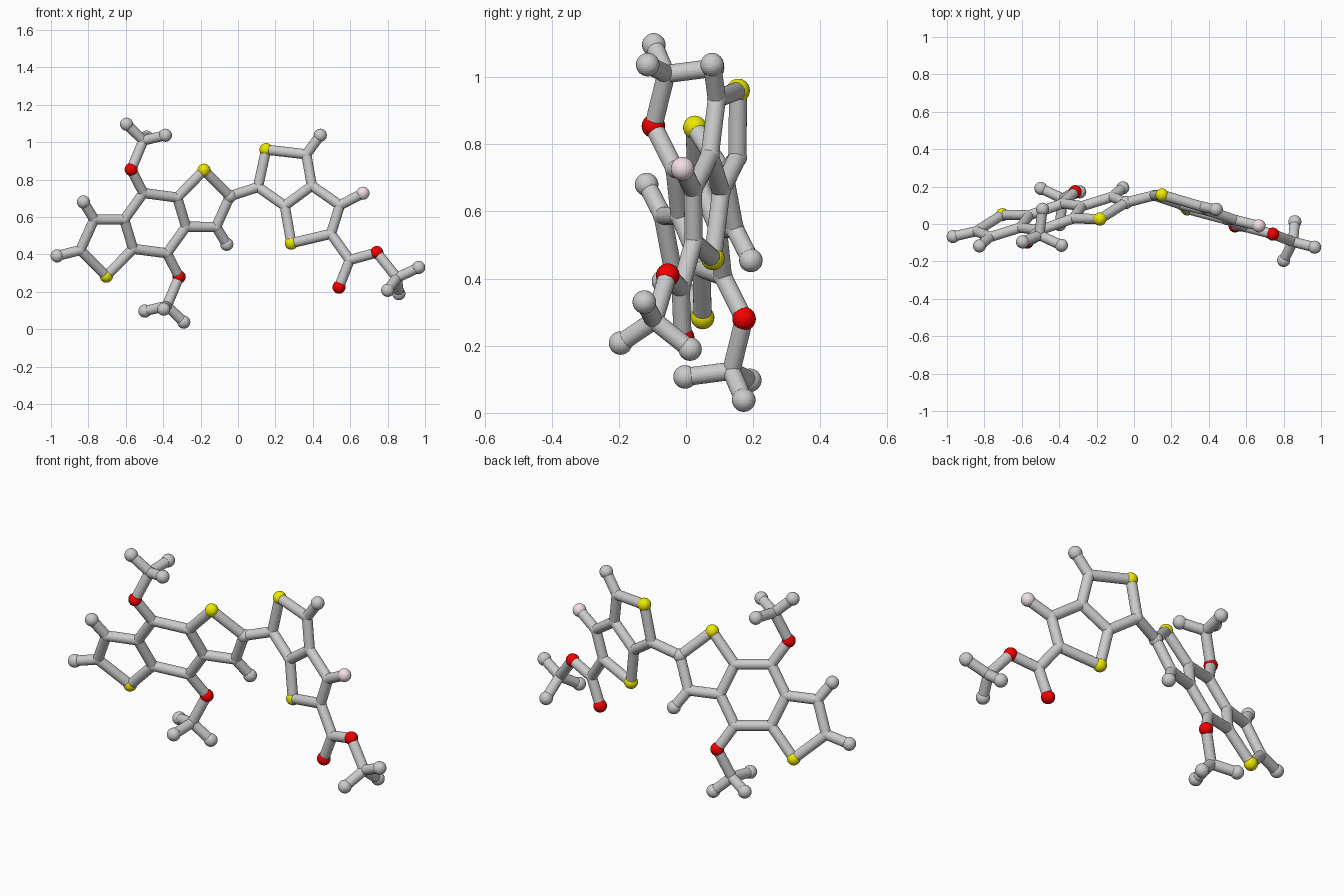
import bpy, bmesh
from mathutils import Vector, Matrix

if "Cube" in bpy.data.objects:
    bpy.data.objects.remove(bpy.data.objects["Cube"])

BOND_R, JOINT_R, ATOM_R = 0.027, 0.029, 0.035
CENTRE = Vector((-0.443, 0.038, 0.567))   # inversion centre of the left fused rings


def left(x, z):
    """Point on the tilted plane of the left rings."""
    return Vector((x, 0.038 + 0.309 * (x - CENTRE.x) - 0.326 * (z - CENTRE.z), z))


def right(x, z):
    """Point on the tilted plane of the right rings."""
    return Vector((x, 0.128 - 0.286 * x + 0.073 * z, z))


def material(name, rgb):
    m = bpy.data.materials.new(name)
    m.diffuse_color = (*rgb, 1)
    m.use_nodes = True
    m.node_tree.nodes["Principled BSDF"].inputs["Base Color"].default_value = m.diffuse_color
    return m


RED = material("red", (0.9, 0.0, 0.0))
YELLOW = material("yellow", (0.85, 0.82, 0.0))
PINK = material("pink", (0.9, 0.75, 0.78))


def finish(bm, name, mat=None):
    me = bpy.data.meshes.new(name)
    bm.to_mesh(me)
    bm.free()
    ob = bpy.data.objects.new(name, me)
    bpy.context.collection.objects.link(ob)
    if mat:
        me.materials.append(mat)


def ball(bm, p, r):
    bmesh.ops.create_uvsphere(bm, u_segments=24, v_segments=16, radius=r,
                              matrix=Matrix.Translation(p))


def rod(bm, a, b):
    d = b - a
    m = Matrix.Translation((a + b) / 2) @ d.to_track_quat('Z', 'Y').to_matrix().to_4x4()
    bmesh.ops.create_cone(bm, cap_ends=True, segments=24, radius1=BOND_R,
                          radius2=BOND_R, depth=d.length, matrix=m)


def build(name, pts, chains, coloured):
    """Rods along each chain, joints at grey atoms, bigger balls at the ends."""
    pairs = [p for c in chains for p in zip(c.split(), c.split()[1:])]
    bm = bmesh.new()
    for a, b in pairs:
        rod(bm, pts[a], pts[b])
    finish(bm, name + "_bonds")
    bm = bmesh.new()
    for k, p in pts.items():
        if k not in coloured:
            ends = sum(k in pair for pair in pairs)
            ball(bm, p, ATOM_R if ends == 1 else JOINT_R)
    finish(bm, name + "_grey_atoms")
    for k, (label, mat) in coloured.items():
        bm = bmesh.new()
        ball(bm, pts[k], ATOM_R)
        finish(bm, f"{name}_{label}", mat)


# Left fused rings: one half, then the same half inverted through the centre
half = {
    "s": left(-0.182, 0.85), "a": left(-0.325, 0.704), "b": left(-0.278, 0.548),
    "c": left(-0.117, 0.547), "d": left(-0.043, 0.711), "m": left(-0.06, 0.454),
    "e": left(-0.38, 0.406), "o": Vector((-0.315, 0.173, 0.28)),
    "t": Vector((-0.38, 0.135, 0.125)), "t1": Vector((-0.498, 0.19, 0.097)),
    "t2": Vector((-0.29, 0.172, 0.038)), "t3": Vector((-0.397, -0.003, 0.107)),
}
pts = dict(half)
pts.update({k + "'": 2 * CENTRE - p for k, p in half.items()})
pts["x'"] = left(-0.967, 0.392)      # outer end stub
chains = ["a b' e'", "a' b e"]
chains = ["a e'", "a' e", "d' x'"]
for q in ("", "'"):
    for c in ("a s d c b a", "c m", "b e o t t1", "t t2", "t t3"):
        chains.append(" ".join(k + q for k in c.split()))
build("left_rings", pts, chains, {
    "s": ("upper_yellow_atom", YELLOW), "s'": ("lower_yellow_atom", YELLOW),
    "o": ("lower_red_atom", RED), "o'": ("upper_red_atom", RED)})

# Right fused rings with the pink atom and the side chain
pts = {
    "link": pts["d"], "a": right(0.107, 0.76), "s": right(0.15, 0.96),
    "b": right(0.365, 0.935), "m": right(0.44, 1.037), "c": right(0.395, 0.767),
    "d": right(0.25, 0.66), "s2": right(0.285, 0.46), "e": right(0.497, 0.51),
    "f": right(0.545, 0.663), "p": right(0.668, 0.727), "g": right(0.597, 0.37),
    "o": right(0.54, 0.225), "o2": right(0.742, 0.41), "t": right(0.85, 0.275),
    "t1": right(0.966, 0.33), "t2": Vector((0.80, -0.195, 0.208)),
    "t3": Vector((0.86, 0.012, 0.19)),
}
build("right_rings", pts,
      ["link a s b c d a", "b m", "d s2 e f c", "f p", "e g o", "g o2 t t1", "t t2", "t t3"],
      {"s": ("upper_yellow_atom", YELLOW), "s2": ("lower_yellow_atom", YELLOW),
       "p": ("pink_atom", PINK), "o": ("end_red_atom", RED), "o2": ("chain_red_atom", RED),
       })
